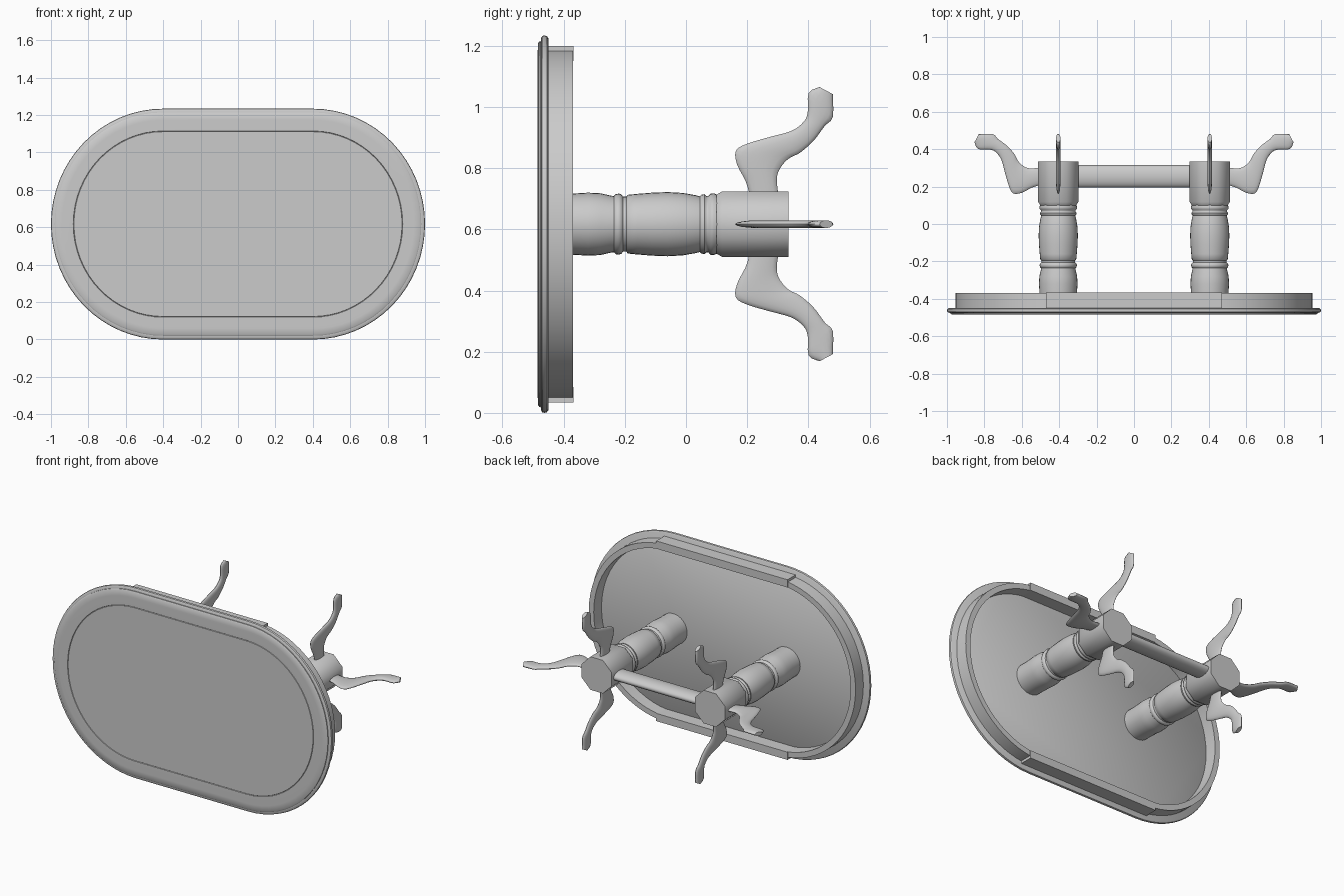
import bpy
import bmesh
from math import sin, cos, pi, radians
from mathutils import Vector

cube = bpy.data.objects.get("Cube")
if cube:
    bpy.data.objects.remove(cube, do_unlink=True)

CENTRE_Z = 0.617      # height of the table's long axis
COLUMN_X = 0.405      # distance of each pedestal from the middle

grey = bpy.data.materials.new("plain grey")
grey.use_nodes = True
grey.diffuse_color = (0.6, 0.6, 0.6, 1)
grey.node_tree.nodes["Principled BSDF"].inputs["Base Color"].default_value = (0.6, 0.6, 0.6, 1)


def loft(name, rings, angle=40, closed=False):
    """Skin a list of equal-length point rings; cap the ends unless closed."""
    bm = bmesh.new()
    loops = [[bm.verts.new(p) for p in ring] for ring in rings]
    count = len(loops[0])
    pairs = list(zip(loops, loops[1:]))
    if closed:
        pairs.append((loops[-1], loops[0]))
    else:
        bm.faces.new(loops[0])
        bm.faces.new(loops[-1])
    for a, b in pairs:
        for i in range(count):
            j = (i + 1) % count
            bm.faces.new((a[i], a[j], b[j], b[i]))
    bmesh.ops.recalc_face_normals(bm, faces=bm.faces)
    mesh = bpy.data.meshes.new(name)
    bm.to_mesh(mesh)
    bm.free()
    mesh.materials.append(grey)
    obj = bpy.data.objects.new(name, mesh)
    bpy.context.collection.objects.link(obj)
    bpy.ops.object.select_all(action='DESELECT')
    obj.select_set(True)
    bpy.context.view_layer.objects.active = obj
    bpy.ops.object.shade_smooth_by_angle(angle=radians(angle))
    return obj


def oval(inset, y, steps=32):
    """Long oval outline: straight sides joined by rounded ends."""
    points = []
    for side in (1, -1):
        for i in range(steps + 1):
            a = pi * i / steps
            points.append((side * (0.4 + (0.6 - inset) * sin(a)), y,
                           CENTRE_Z + side * (CENTRE_Z - inset) * cos(a)))
    return points


def turned(x, profile, sides, turn=0.0):
    """Rings around an axis along y, from (y, radius) pairs."""
    return [[(x + r * cos(turn + 2 * pi * i / sides), y,
              CENTRE_Z + r * sin(turn + 2 * pi * i / sides)) for i in range(sides)]
            for y, r in profile]


def smooth_path(points, steps):
    """Catmull-Rom interpolation through vectors."""
    out = []
    for i in range(len(points) - 1):
        p0, p1 = points[max(i - 1, 0)], points[i]
        p2, p3 = points[i + 1], points[min(i + 2, len(points) - 1)]
        for k in range(steps):
            t = k / steps
            out.append(0.5 * (2 * p1 + (p2 - p0) * t
                              + (2 * p0 - 5 * p1 + 4 * p2 - p3) * t * t
                              + (3 * p1 - p0 - 3 * p2 + p3) * t ** 3))
    return out + [points[-1]]


# Table top: fine groove around the panel, stepped lip and rounded edge
top_profile = [(0.123, -0.485), (0.121, -0.482), (0.119, -0.485), (0.06, -0.485),
               (0.026, -0.484), (0.02, -0.48), (0.02, -0.475), (0.009, -0.474),
               (0.002, -0.47), (0, -0.463), (0.002, -0.455), (0.009, -0.45)]
loft("table_top", [oval(d, y) for d, y in top_profile])

# Apron: oval band with slightly proud straight rails
loft("apron_band", [oval(d, y) for d, y in
     ((0.045, -0.452), (0.045, -0.37), (0.08, -0.37), (0.08, -0.452))], closed=True)
for side, name in ((1, "upper_apron_rail"), (-1, "lower_apron_rail")):
    section = [(0.583, -0.452), (0.583, -0.367), (0.533, -0.367), (0.533, -0.452)]
    loft(name, [[(x, y, CENTRE_Z + side * r) for r, y in section] for x in (-0.47, 0.47)])

# Pedestal and leg outlines
column_profile = [(-0.451, 0.098), (-0.37, 0.1), (-0.32, 0.103), (-0.28, 0.101),
                  (-0.245, 0.093), (-0.236, 0.092), (-0.23, 0.098), (-0.22, 0.1),
                  (-0.211, 0.097), (-0.206, 0.09), (-0.195, 0.09), (-0.19, 0.096),
                  (-0.16, 0.099), (-0.11, 0.103), (-0.06, 0.105), (-0.01, 0.102),
                  (0.03, 0.095), (0.045, 0.091), (0.05, 0.096), (0.06, 0.098),
                  (0.067, 0.092), (0.074, 0.093), (0.08, 0.1), (0.09, 0.101),
                  (0.105, 0.095)]
# Each entry: inner edge (y, reach) and outer edge (y, reach)
leg_profile = [Vector(p) for p in (
    (0.21, 0.09, 0.303, 0.09), (0.195, 0.14, 0.297, 0.14), (0.167, 0.195, 0.302, 0.172),
    (0.163, 0.24, 0.323, 0.203), (0.2, 0.263, 0.345, 0.22), (0.274, 0.285, 0.372, 0.233),
    (0.345, 0.305, 0.415, 0.27), (0.385, 0.335, 0.444, 0.308),
    (0.398, 0.367, 0.457, 0.325), (0.401, 0.429, 0.48, 0.35),
    (0.437, 0.448, 0.48, 0.425))]


def leg(name, x, dx, dz):
    """Flat curved leg reaching from a hub along (dx, dz)."""
    rings = []
    for y0, r0, y1, r1 in smooth_path(leg_profile, 3):
        ring = []
        for i in range(16):
            a = 2 * pi * i / 16
            mix = (1 + cos(a)) / 2
            y, r, t = y0 + (y1 - y0) * mix, r0 + (r1 - r0) * mix, 0.0125 * sin(a)
            ring.append((x + dx * r + dz * t, y, CENTRE_Z + dz * r - dx * t))
        rings.append(ring)
    loft(name, rings, 50)


# Two pedestals, each with an octagonal hub and three legs
for side, label in ((1, "left"), (-1, "right")):
    x = side * COLUMN_X
    loft(label + "_column", turned(x, column_profile, 32), 50)
    loft(label + "_hub", turned(x, ((0.1, 0.104), (0.118, 0.116), (0.335, 0.116)),
                                8, pi / 8), 50)
    leg(label + "_outer_leg", x, side, 0)
    leg(label + "_upper_leg", x, 0, 1)
    leg(label + "_lower_leg", x, 0, -1)

# Stretcher bar joining the hubs
loft("stretcher", [[(x, 0.255 + 0.06 * cos(2 * pi * i / 24),
                     CENTRE_Z + 0.03 * sin(2 * pi * i / 24)) for i in range(24)]
                   for x in (-0.32, 0.32)])
